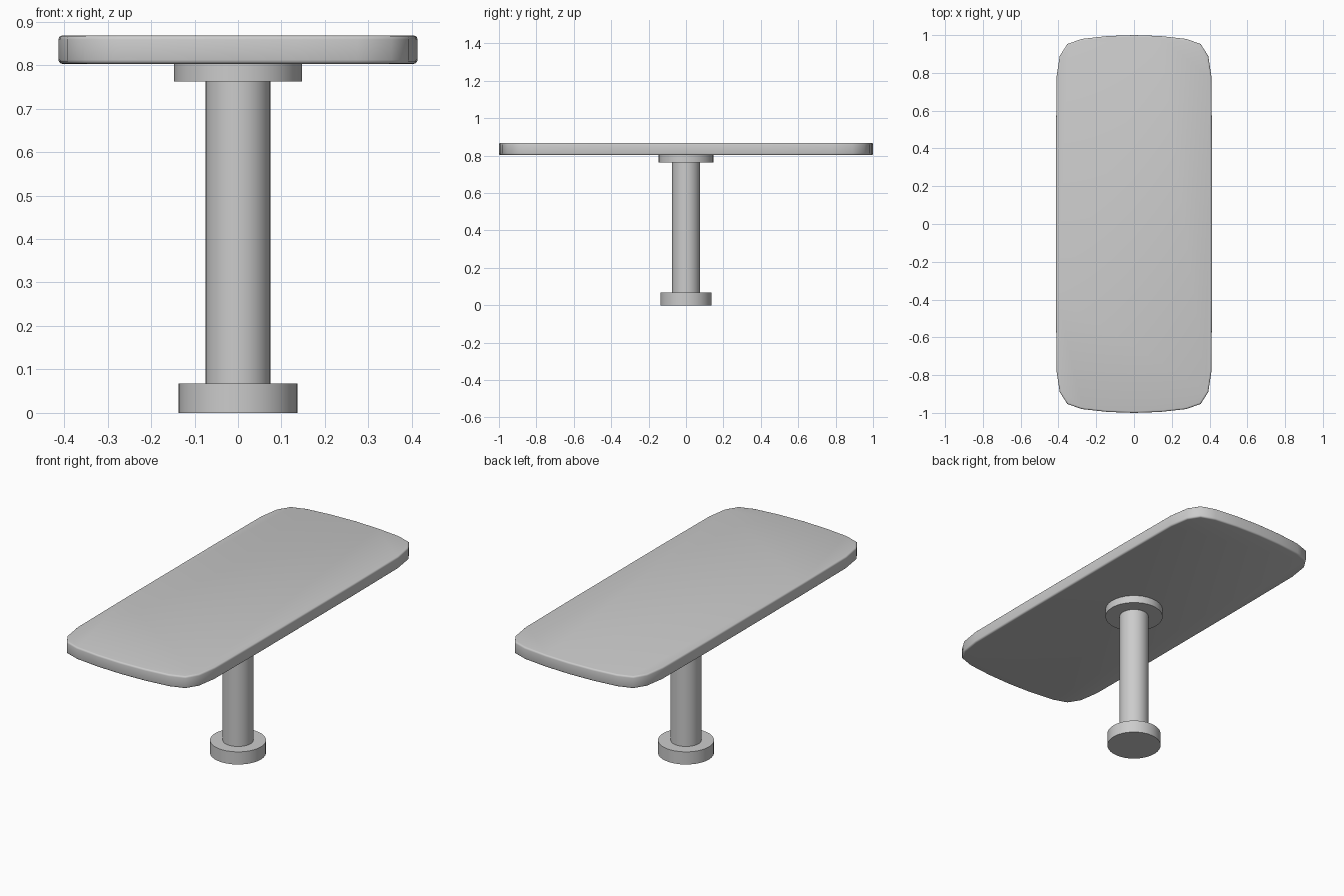
import bpy, bmesh

if "Cube" in bpy.data.objects:
    bpy.data.objects.remove(bpy.data.objects["Cube"])


def finish(name, bm, angle):
    bmesh.ops.recalc_face_normals(bm, faces=bm.faces)
    mesh = bpy.data.meshes.new(name)
    bm.to_mesh(mesh)
    bm.free()
    obj = bpy.data.objects.new(name, mesh)
    bpy.context.collection.objects.link(obj)
    bpy.ops.object.select_all(action='DESELECT')
    obj.select_set(True)
    bpy.context.view_layer.objects.active = obj
    bpy.ops.object.shade_smooth_by_angle(angle=angle)
    return obj


def disc(name, radius, z0, z1):
    bm = bmesh.new()
    bmesh.ops.create_cone(bm, cap_ends=True, segments=32,
                          radius1=radius, radius2=radius, depth=z1 - z0)
    bmesh.ops.translate(bm, verts=bm.verts, vec=(0, 0, (z0 + z1) / 2))
    return finish(name, bm, 0.6)


# Pedestal: foot, column and collar under the top
disc("foot", 0.137, 0.0, 0.068)
disc("column", 0.075, 0.068, 0.762)
disc("collar", 0.147, 0.762, 0.803)

# Table top: one quarter of the outline, mirrored to all four corners
quarter = [(0.413, 0.4), (0.41, 0.78), (0.393, 0.89), (0.353, 0.953),
           (0.275, 0.98), (0.14, 0.995)]
right = [(x, -y) for x, y in reversed(quarter)] + quarter
outline = right + [(0, 1)] + [(-x, -y) for x, y in right] + [(0, -1)]

bm = bmesh.new()
face = bm.faces.new([bm.verts.new((x, y, 0.803)) for x, y in outline])
new = bmesh.ops.extrude_face_region(bm, geom=[face], use_keep_orig=True)["geom"]
bmesh.ops.translate(bm, vec=(0, 0, 0.065),
                    verts=[g for g in new if isinstance(g, bmesh.types.BMVert)])
bmesh.ops.recalc_face_normals(bm, faces=bm.faces)

# Rounded rims above and below
rims = [e for e in bm.edges if abs(e.verts[0].co.z - e.verts[1].co.z) < 1e-4]
bmesh.ops.bevel(bm, geom=rims, offset=0.009, segments=3, profile=0.5,
                affect='EDGES')
finish("table_top", bm, 0.7)
